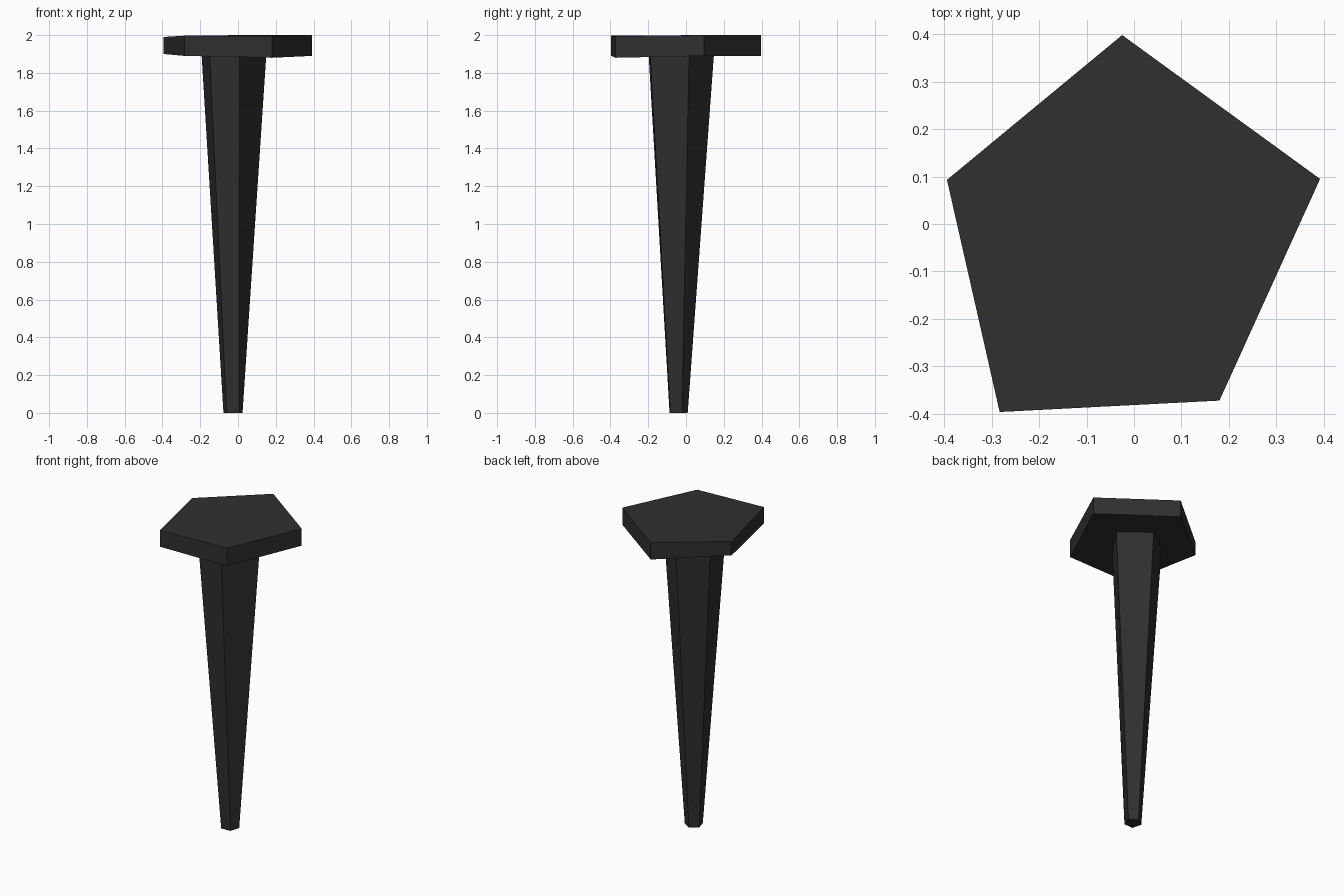
import bpy

if "Cube" in bpy.data.objects:
    bpy.data.objects.remove(bpy.data.objects["Cube"])

iron = bpy.data.materials.new("dark iron")
iron.diffuse_color = (0.029, 0.029, 0.029, 1)
iron.use_nodes = True
iron.node_tree.nodes["Principled BSDF"].inputs["Base Color"].default_value = iron.diffuse_color


def loft(name, bottom, top):
    """Closed solid between two matching rings of points."""
    n = len(bottom)
    faces = [tuple(reversed(range(n))), tuple(range(n, 2 * n))]
    faces += [(i, (i + 1) % n, (i + 1) % n + n, i + n) for i in range(n)]
    mesh = bpy.data.meshes.new(name)
    mesh.from_pydata(bottom + top, [], faces)
    mesh.materials.append(iron)
    obj = bpy.data.objects.new(name, mesh)
    bpy.context.collection.objects.link(obj)
    return obj


# nail head: slightly irregular hand-forged pentagon (x, y, bottom z, top z)
head = [(0.18, -0.372, 1.88, 1.995), (0.392, 0.095, 1.89, 2.0),
        (-0.025, 0.398, 1.89, 2.0), (-0.394, 0.093, 1.9, 1.99),
        (-0.283, -0.396, 1.89, 1.997)]
loft("nail_head", [(x, y, b) for x, y, b, t in head],
     [(x, y, t) for x, y, b, t in head])

# tapered five-sided shaft, ending just inside the head
tip = [(0.004, -0.083), (0.024, -0.022), (-0.027, 0.009),
       (-0.077, -0.025), (-0.06, -0.087)]
neck = [(0.008, -0.19), (0.15, 0.016), (-0.028, 0.148),
        (-0.193, 0.023), (-0.15, -0.198)]
loft("nail_shaft", [(x, y, 0) for x, y in tip], [(x, y, 1.9) for x, y in neck])
